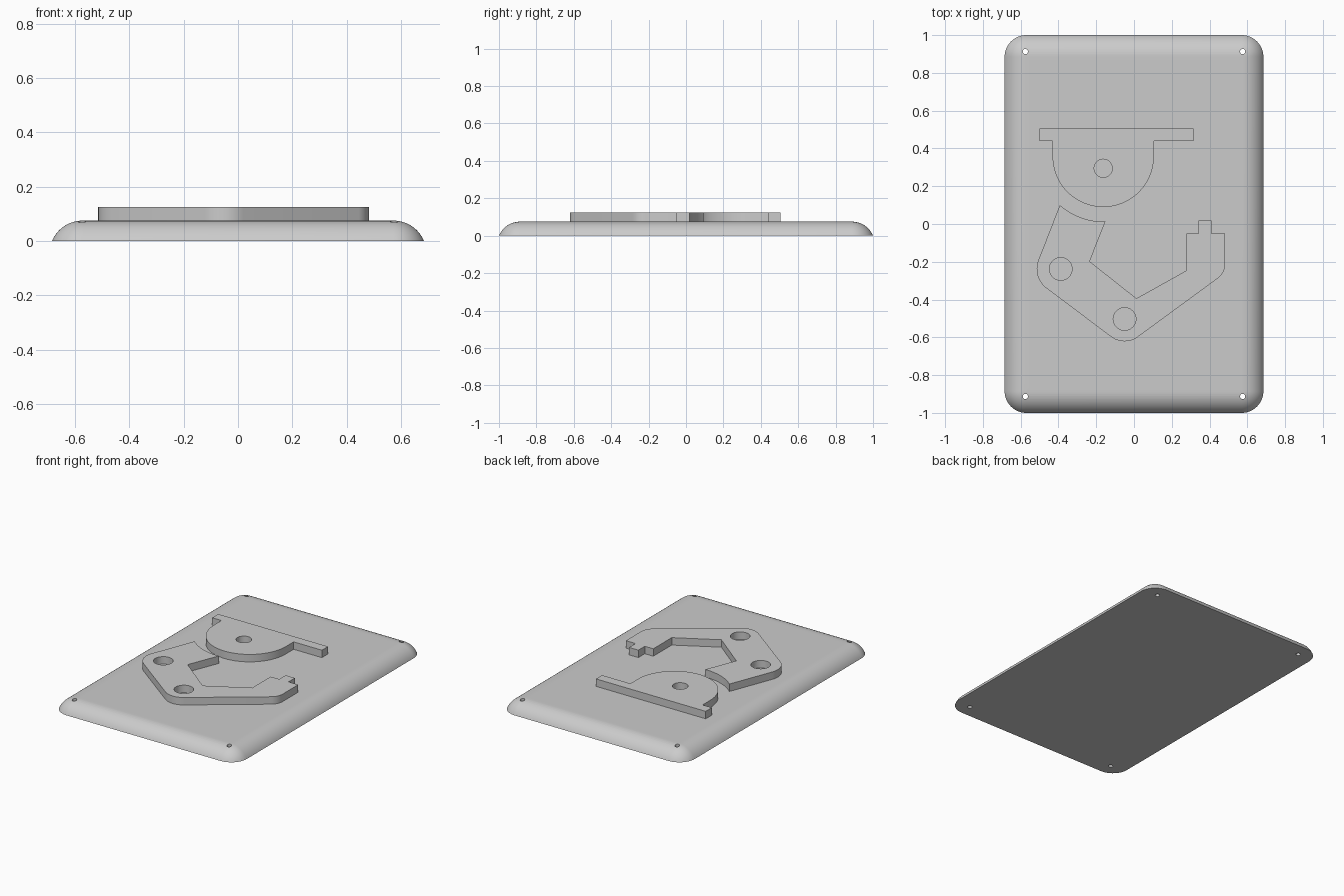
import bpy, bmesh
from math import radians, cos, sin, acos

cube = bpy.data.objects.get("Cube")
if cube:
    bpy.data.objects.remove(cube, do_unlink=True)

grey = bpy.data.materials.new("plain grey")
grey.use_nodes = True
COLOUR = (0.6, 0.6, 0.6, 1)
grey.diffuse_color = COLOUR
grey.node_tree.nodes["Principled BSDF"].inputs["Base Color"].default_value = COLOUR

HALF_X, HALF_Y, PLATE_TOP, RELIEF_TOP = 0.685, 1.0, 0.075, 0.125


def arc(cx, cy, r, start, end, steps=12):
    """Points along a circular arc, angles in degrees."""
    angles = [radians(start + (end - start) * i / steps) for i in range(steps + 1)]
    return [(cx + r * cos(a), cy + r * sin(a)) for a in angles]


def circle(cx, cy, r, steps=40):
    return arc(cx, cy, r, 0, 360, steps)[:-1]


def activate(obj):
    bpy.ops.object.select_all(action='DESELECT')
    obj.select_set(True)
    bpy.context.view_layer.objects.active = obj


def prism(name, outlines, bottom, top):
    """Extrude a filled outline; later outlines become holes."""
    curve = bpy.data.curves.new(name, 'CURVE')
    curve.dimensions = '2D'
    curve.fill_mode = 'BOTH'
    curve.extrude = (top - bottom) / 2
    for points in outlines:
        spline = curve.splines.new('POLY')
        spline.points.add(len(points) - 1)
        for p, (x, y) in zip(spline.points, points):
            p.co = (x, y, 0, 1)
        spline.use_cyclic_u = True
    obj = bpy.data.objects.new(name, curve)
    bpy.context.collection.objects.link(obj)
    activate(obj)
    bpy.ops.object.convert(target='MESH')
    obj = bpy.context.object
    bm = bmesh.new()
    bm.from_mesh(obj.data)
    bmesh.ops.remove_doubles(bm, verts=bm.verts, dist=1e-5)
    bmesh.ops.translate(bm, verts=bm.verts, vec=(0, 0, (top + bottom) / 2))
    bmesh.ops.recalc_face_normals(bm, faces=bm.faces)
    bm.to_mesh(obj.data)
    bm.free()
    return obj


def finish(obj):
    obj.data.materials.clear()
    obj.data.materials.append(grey)
    activate(obj)
    bpy.ops.object.shade_smooth_by_angle(angle=radians(30))


# Base plate: rounded rectangle rings following a domed edge profile
def plate_ring(inset, corner=0.115):
    r = max(corner - inset, 0.002)
    x, y = HALF_X - inset - r, HALF_Y - inset - r
    ring = []
    for i, (sx, sy) in enumerate([(1, 1), (-1, 1), (-1, -1), (1, -1)]):
        ring += arc(sx * x, sy * y, r, 90 * i, 90 * i + 90)
    return ring


edge_w = 0.112
edge_r = (edge_w ** 2 + PLATE_TOP ** 2) / (2 * PLATE_TOP)
sweep = acos(1 - PLATE_TOP / edge_r)
steps = 12
profile = []
for i in range(steps + 1):
    a = sweep * (1 - i / steps)
    profile.append((edge_w - edge_r * sin(a), PLATE_TOP - edge_r * (1 - cos(a))))
profile.append((edge_w + 0.02, PLATE_TOP))

bm = bmesh.new()
rings = [[bm.verts.new((x, y, z)) for x, y in plate_ring(d)] for d, z in profile]
for low, high in zip(rings, rings[1:]):
    for i in range(len(low)):
        j = (i + 1) % len(low)
        bm.faces.new((low[i], low[j], high[j], high[i]))
bm.faces.new(rings[-1])
bm.faces.new(list(reversed(rings[0])))
mesh = bpy.data.meshes.new("base_plate")
bm.to_mesh(mesh)
bm.free()
plate = bpy.data.objects.new("base_plate", mesh)
bpy.context.collection.objects.link(plate)

# Through holes for screws in the four corners
for sx in (-1, 1):
    for sy in (-1, 1):
        hole = circle(sx * 0.575, sy * 0.913, 0.014, 24)
        cutter = prism("screw_hole_cutter", [hole], -0.1, 0.2)
        cutter.hide_render = True
        activate(plate)
        mod = plate.modifiers.new("screw_hole", 'BOOLEAN')
        mod.operation = 'DIFFERENCE'
        mod.solver = 'EXACT'
        mod.object = cutter
        bpy.ops.object.modifier_apply(modifier=mod.name)
        bpy.data.objects.remove(cutter, do_unlink=True)
finish(plate)

# Raised pivot bracket: flat bar with a round lobe and a pin hole
px, py, pr = -0.163, 0.358, 0.268
bracket = [(0.315, 0.44), (0.315, 0.505), (-0.5, 0.505), (-0.5, 0.44), (px - pr, 0.44)]
bracket += arc(px, py, pr, 180, 360, 40) + [(px + pr, 0.44)]
finish(prism("pivot_bracket", [bracket, circle(px, 0.295, 0.048)],
             PLATE_TOP - 0.005, RELIEF_TOP))

# Raised hooked arm: concave end by the lobe, two pin holes, stepped tip
left_pin, low_pin = (-0.388, -0.238), (-0.05, -0.503)
arm = arc(px, py, 0.345, 228.3, 272)
arm += [(-0.235, -0.198), (0.013, -0.394), (0.278, -0.246), (0.278, -0.05),
        (0.341, -0.05), (0.341, 0.018), (0.41, 0.018), (0.41, -0.05), (0.482, -0.05)]
arm += arc(0.392, -0.214, 0.09, 0, -54)
arm += arc(*low_pin, 0.118, -54, -127)
arm += arc(*left_pin, 0.127, -127, -201)
finish(prism("hooked_arm", [arm, circle(*left_pin, 0.06), circle(*low_pin, 0.06)],
             PLATE_TOP - 0.005, RELIEF_TOP))
